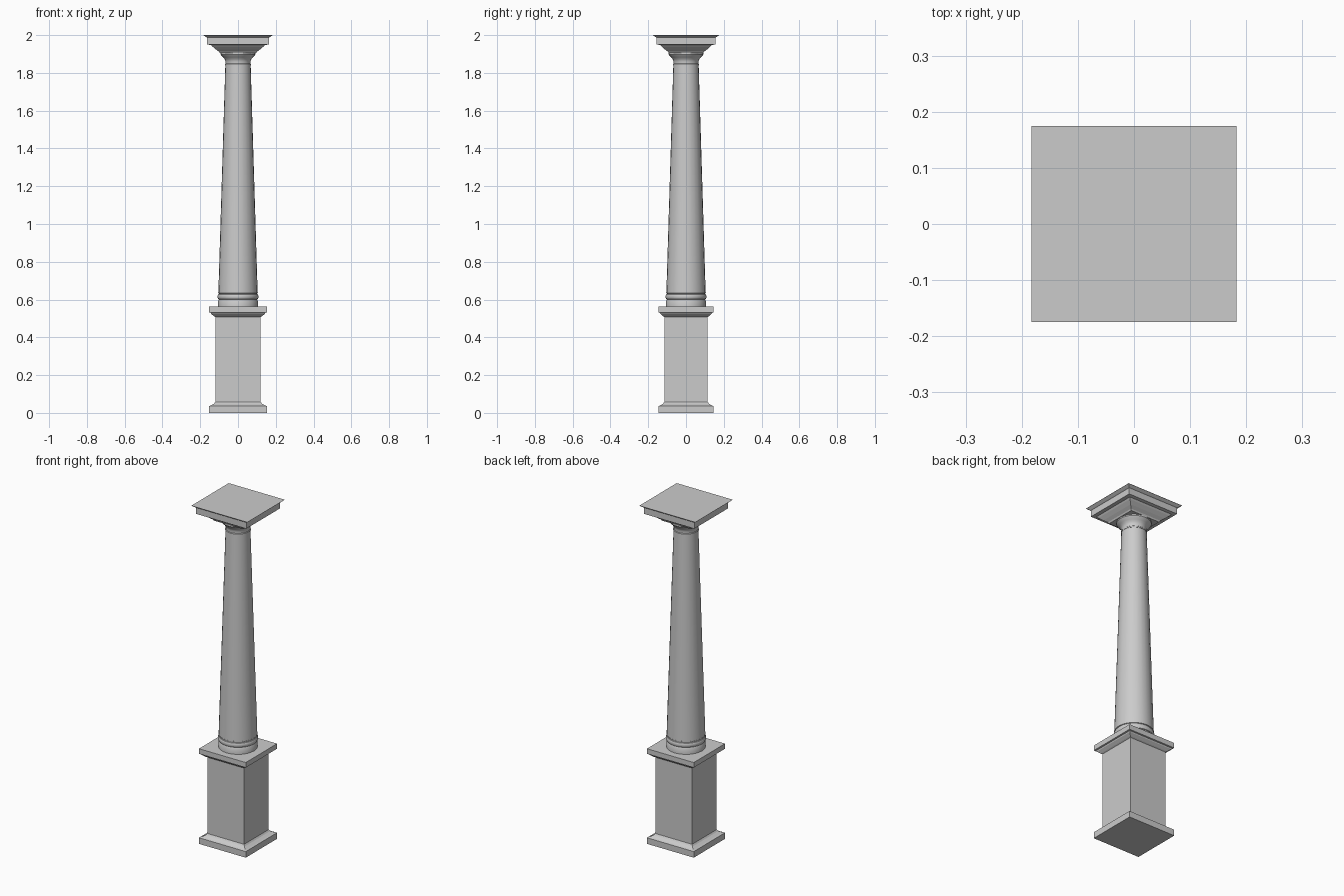
import bpy, bmesh, math

if "Cube" in bpy.data.objects:
    bpy.data.objects.remove(bpy.data.objects["Cube"])

DEPTH = 0.955  # square parts are slightly shallower in y than in x


def loft(name, profile, sides, square=False, smooth=True):
    """Stack rings given as (half_width, z) and cap both ends."""
    bm = bmesh.new()
    rings = []
    for r, z in profile:
        if square:
            pts = [(-r, -r * DEPTH), (r, -r * DEPTH), (r, r * DEPTH), (-r, r * DEPTH)]
        else:
            pts = [(r * math.cos(2 * math.pi * i / sides),
                    r * math.sin(2 * math.pi * i / sides)) for i in range(sides)]
        rings.append([bm.verts.new((x, y, z)) for x, y in pts])
    n = len(rings[0])
    for a, b in zip(rings, rings[1:]):
        for i in range(n):
            j = (i + 1) % n
            bm.faces.new((a[i], a[j], b[j], b[i]))
    bm.faces.new(rings[0][::-1])
    bm.faces.new(rings[-1])
    mesh = bpy.data.meshes.new(name)
    bm.to_mesh(mesh)
    bm.free()
    ob = bpy.data.objects.new(name, mesh)
    bpy.context.collection.objects.link(ob)
    if smooth:
        bpy.ops.object.select_all(action='DESELECT')
        bpy.context.view_layer.objects.active = ob
        ob.select_set(True)
        bpy.ops.object.shade_smooth_by_angle(angle=math.radians(32))
    return ob


# Square pedestal with moulded foot and cornice
loft("pedestal", [(0.153, 0), (0.153, 0.036), (0.142, 0.04), (0.127, 0.049),
                  (0.12, 0.058), (0.12, 0.508), (0.127, 0.512), (0.142, 0.524),
                  (0.145, 0.53), (0.153, 0.532), (0.153, 0.562)], 4, square=True, smooth=False)

# Round base with a bulging ring and a thin fillet
torus = [(0.101 + 0.007 * math.sin(math.pi * i / 6), 0.615 - 0.014 * math.cos(math.pi * i / 6))
         for i in range(7)]
loft("column_base", [(0.105, 0.56), (0.105, 0.592), (0.102, 0.597)] + torus
     + [(0.101, 0.632), (0.105, 0.634), (0.105, 0.638)], 24)

# Tapered shaft
loft("shaft", [(0.104, 0.636), (0.067, 1.842)], 24)

# Round neck flaring out under the capital
loft("neck", [(0.069, 1.84), (0.069, 1.846), (0.066, 1.849), (0.066, 1.862),
              (0.07, 1.872), (0.078, 1.882), (0.087, 1.89), (0.092, 1.897),
              (0.092, 1.907)], 24)

# Square stepped capital with overhanging top plate
loft("capital", [(0.095, 1.904), (0.1, 1.912), (0.117, 1.924), (0.136, 1.94),
                 (0.143, 1.948), (0.164, 1.95), (0.164, 1.987), (0.168, 1.989),
                 (0.183, 1.999), (0.183, 2.0)], 4, square=True, smooth=False)
